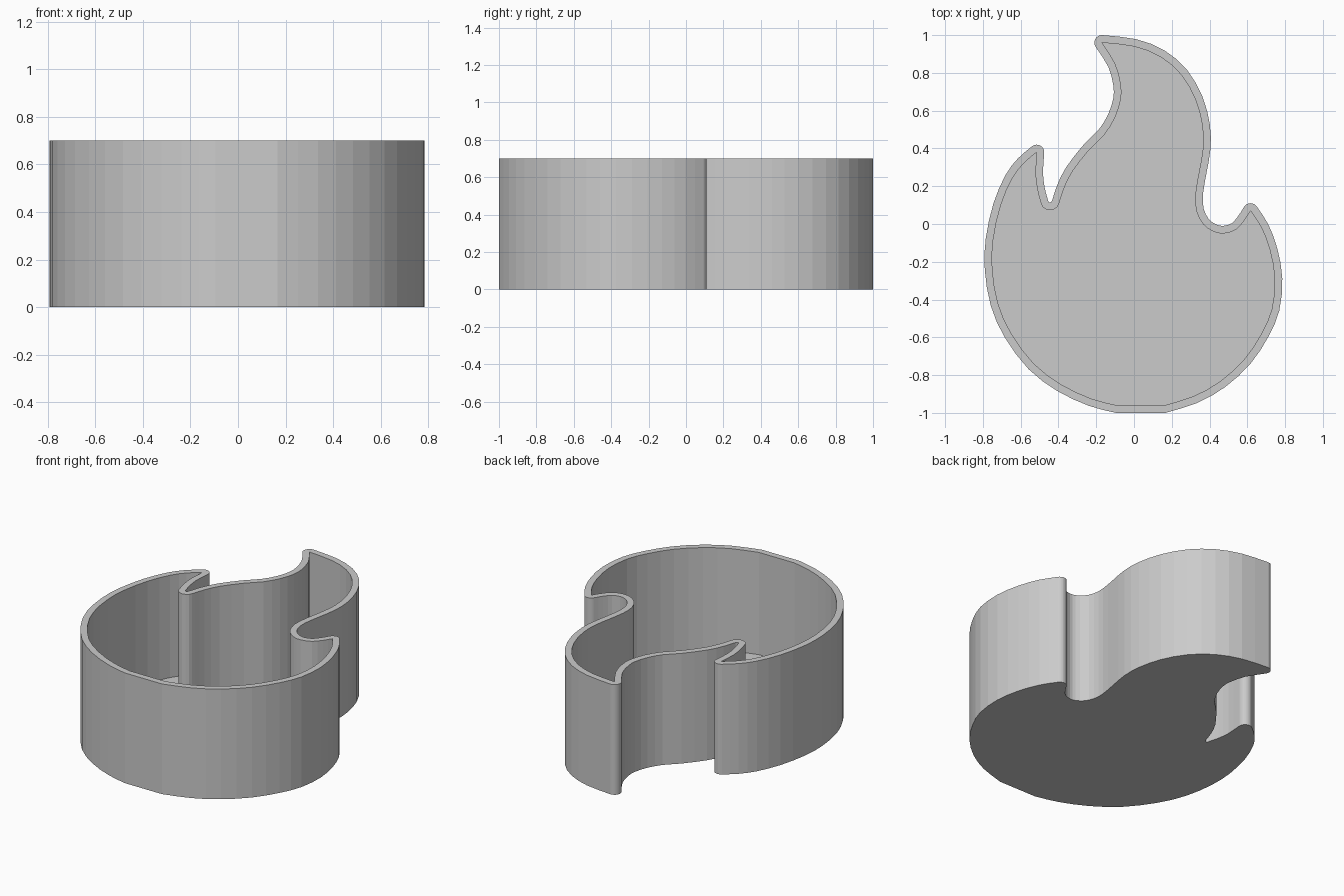
import bpy, bmesh, math
from mathutils import Vector

HEIGHT, FLOOR, WALL = 0.70, 0.05, 0.04

cube = bpy.data.objects.get("Cube")
if cube:
    bpy.data.objects.remove(cube, do_unlink=True)

# Inner outline, clockwise from the top tip; each span ends in a corner
spans = [
    # top tip, right flank, right notch
    [(-.17, .96), (0, .94), (.14, .885), (.25, .79), (.325, .66), (.362, .52),
     (.365, .4), (.345, .28), (.325, .16), (.33, .07), (.365, 0), (.42, -.04),
     (.475, -.05), (.54, -.03), (.585, .02)],
    # right tip and right belly
    [(.617, .07), (.675, -.02), (.72, -.14), (.745, -.29), (.73, -.45),
     (.675, -.58), (.585, -.715), (.46, -.83), (.32, -.91)],
    # flat base
    [(.16, -.96)],
    # left belly
    [(-.09, -.96), (-.225, -.925), (-.385, -.85), (-.53, -.74), (-.65, -.58),
     (-.72, -.42), (-.75, -.24), (-.745, -.08), (-.705, .1), (-.645, .24), (-.585, .32)],
    # left tip, left notch, left flank
    [(-.515, .38), (-.522, .27), (-.512, .185), (-.498, .13), (-.483, .09),
     (-.445, .073), (-.407, .09), (-.39, .13), (-.37, .19), (-.325, .28),
     (-.235, .395), (-.155, .475), (-.1, .565), (-.07, .66), (-.07, .74), (-.1, .85)],
]


def smooth_span(points):
    """Halve every segment along a Catmull-Rom curve; drop the last point."""
    p = [Vector(q) for q in points]
    if len(p) == 2:
        return p[:1]
    p = [2 * p[0] - p[1]] + p + [2 * p[-1] - p[-2]]
    out = []
    for a, b, c, d in zip(p, p[1:], p[2:], p[3:]):
        out += [b, (9 * (b + c) - a - d) / 16]
    return out


def offset_outline(points, distance):
    """Offset outwards, rounding sharp tips; gives (position, inner index) pairs."""
    out, n = [], len(points)
    for i, p in enumerate(points):
        d0 = (p - points[i - 1]).normalized()
        d1 = (points[(i + 1) % n] - p).normalized()
        n0, n1 = Vector((-d0.y, d0.x)), Vector((-d1.y, d1.x))
        turn = math.atan2(d1.cross(d0), d0.dot(d1))
        if turn > math.radians(50):
            start = math.atan2(n0.y, n0.x)
            for k in range(9):
                a = start - turn * k / 8
                out.append((p + distance * Vector((math.cos(a), math.sin(a))), i))
        else:
            out.append((p + (n0 + n1) * distance / (1 + n0.dot(n1)), i))
    return out


inner = []
for k, span in enumerate(spans):
    inner += smooth_span(span + [spans[(k + 1) % len(spans)][0]])
outer = offset_outline(inner, WALL)

# Flame tray: base, outer wall, rim, inner wall and floor
bm = bmesh.new()


def ring(points, z):
    return [bm.verts.new((p.x, p.y, z)) for p in points]


def bridge(a, b):
    for i in range(len(a)):
        j = (i + 1) % len(a)
        bm.faces.new((a[i], a[j], b[j], b[i]))


outer_points = [p for p, _ in outer]
base, rim_out = ring(outer_points, 0), ring(outer_points, HEIGHT)
floor, rim_in = ring(inner, FLOOR), ring(inner, HEIGHT)
bridge(base, rim_out)
bridge(rim_in, floor)
for i in range(len(outer)):
    j = (i + 1) % len(outer)
    corners = [rim_out[i], rim_out[j], rim_in[outer[j][1]]]
    if outer[i][1] != outer[j][1]:
        corners.append(rim_in[outer[i][1]])
    bm.faces.new(corners)
bm.faces.new(base)
bm.faces.new(floor)
bmesh.ops.recalc_face_normals(bm, faces=bm.faces[:])

mesh = bpy.data.meshes.new("flame_tray")
bm.to_mesh(mesh)
bm.free()
tray = bpy.data.objects.new("flame_tray", mesh)
bpy.context.collection.objects.link(tray)

# Plain grey
grey = bpy.data.materials.new("plain_grey")
grey.use_nodes = True
colour = (0.6, 0.6, 0.6, 1)
grey.diffuse_color = colour
grey.node_tree.nodes["Principled BSDF"].inputs["Base Color"].default_value = colour
mesh.materials.append(grey)
